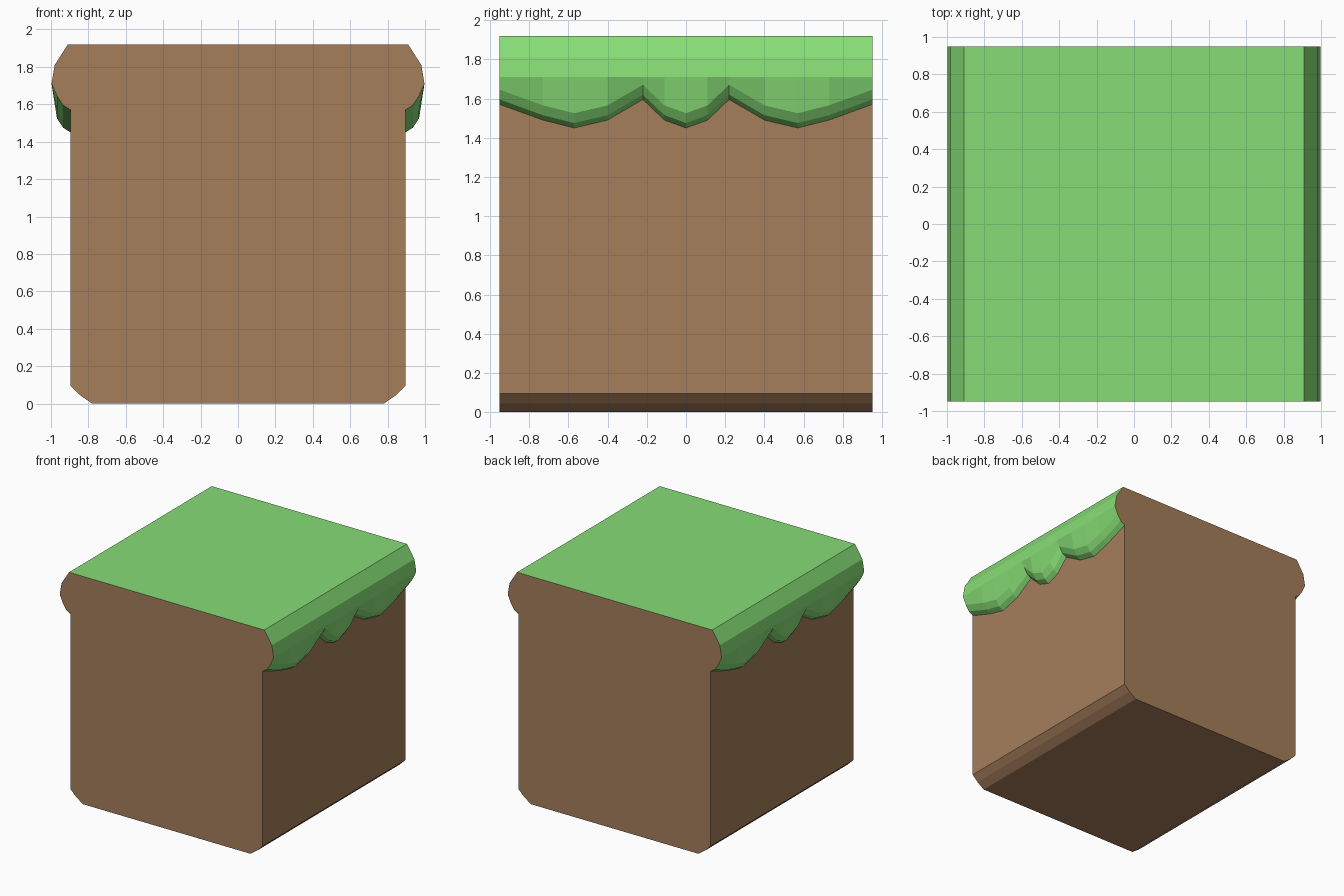
import bpy

if "Cube" in bpy.data.objects:
    bpy.data.objects.remove(bpy.data.objects["Cube"])

# scalloped hem of the grass: (y, height of lower edge), mirrored in y
HALF = [(0, 1.45), (0.11, 1.49), (0.22, 1.595), (0.40, 1.49),
        (0.57, 1.45), (0.73, 1.49), (0.95, 1.57)]
STATIONS = [(-y, z) for y, z in reversed(HALF[1:])] + HALF


def mirrored(right):
    """Right-hand points plus their mirror, left side first."""
    return [(-x, z) for x, z in reversed(right)] + right


def grass_profile(b):
    return mirrored([(0.91, 1.92), (0.98, 1.81), (0.997, 1.71),
                     (0.968, b + 0.075), (0.935, b + 0.025), (0.895, b)])


def dirt_profile(b):
    right = [(0.895, b), (0.895, 0.095), (0.845, 0.045), (0.78, 0.0)]
    return right + [(-x, z) for x, z in reversed(right)]


def material(name, rgb):
    m = bpy.data.materials.new(name)
    m.diffuse_color = (*rgb, 1)
    m.use_nodes = True
    m.node_tree.nodes["Principled BSDF"].inputs["Base Color"].default_value = m.diffuse_color
    return m


def loft(name, profile, mat, capped=False):
    """Join one open profile per station into a flat-faced strip."""
    verts, faces = [], []
    for y, b in STATIONS:
        verts += [(x, y, z) for x, z in profile(b)]
    n = len(profile(1.5))
    for i in range(len(STATIONS) - 1):
        for j in range(n - 1):
            a = i * n + j
            faces.append((a, a + 1, a + n + 1, a + n))
    if capped:
        # end walls cover the whole section, grass overhang included
        for row, (y, b) in ((0, STATIONS[0]), (len(STATIONS) - 1, STATIONS[-1])):
            ring = list(range(row * n, row * n + n))
            for x, z in grass_profile(b)[1:-1]:
                ring.append(len(verts))
                verts.append((x, y, z))
            faces.append(ring[::-1] if row == 0 else ring)
    mesh = bpy.data.meshes.new(name)
    mesh.from_pydata(verts, [], faces)
    mesh.materials.append(mat)
    obj = bpy.data.objects.new(name, mesh)
    bpy.context.collection.objects.link(obj)
    return obj


# grass layer with drooping sides
loft("grass_top", grass_profile, material("grass", (0.24, 0.72, 0.18)))
# dirt block with chamfered base and flat front and back walls
loft("dirt_block", dirt_profile, material("dirt", (0.38, 0.21, 0.105)), capped=True)
